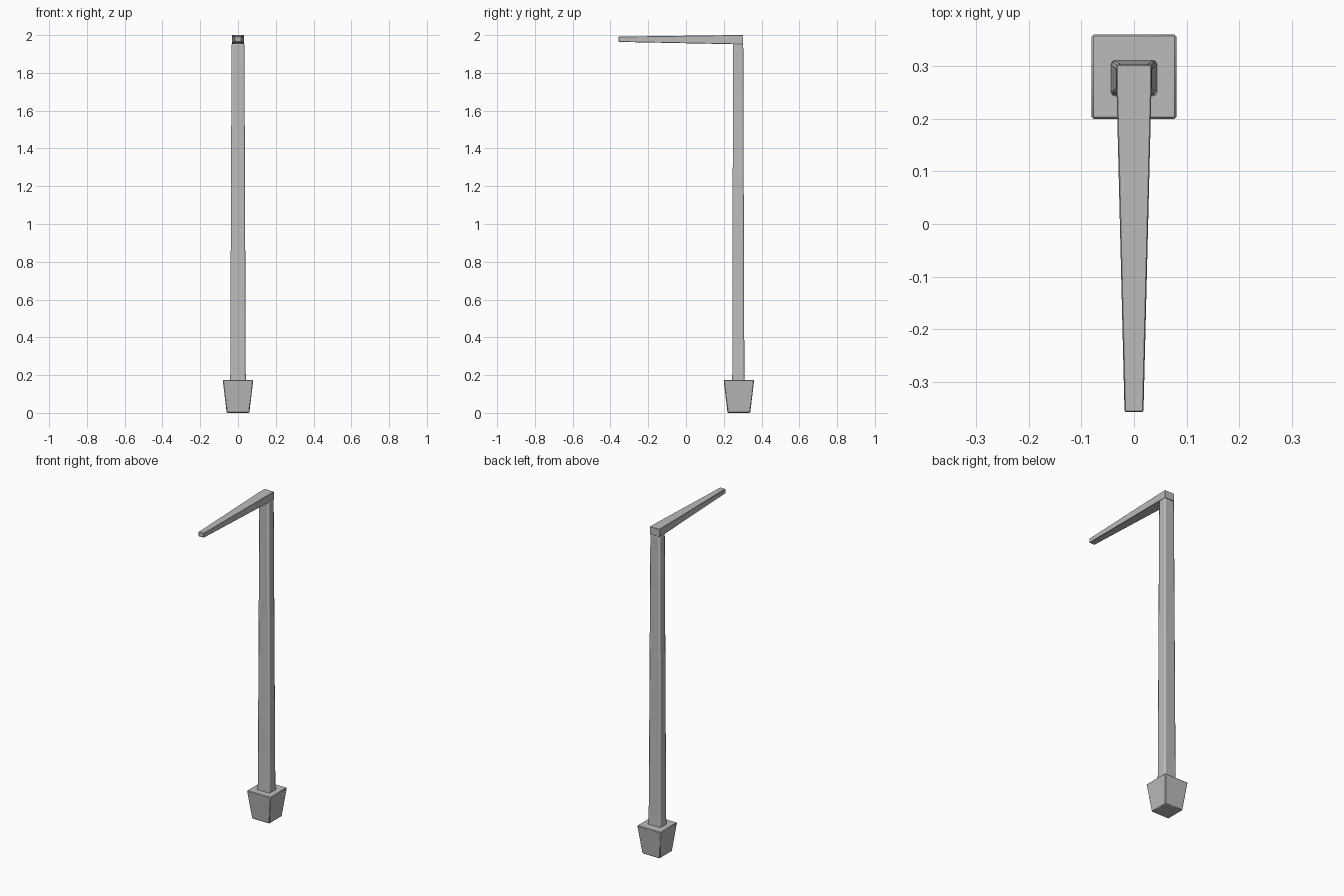
import bpy, bmesh, math
from mathutils import Vector

cube = bpy.data.objects.get("Cube")
if cube:
    bpy.data.objects.remove(cube, do_unlink=True)

metal = bpy.data.materials.new("grey_metal")
metal.use_nodes = True
GREY = (0.5, 0.5, 0.5, 1)
metal.diffuse_color = GREY
metal.node_tree.nodes["Principled BSDF"].inputs["Base Color"].default_value = GREY


def loft(name, sections, u, v, bevel=0, segments=1):
    """Join rectangles (centre, half width, half depth) spanned by axes u and v."""
    u, v = Vector(u), Vector(v)
    bm = bmesh.new()
    rings = []
    for centre, a, b in sections:
        c = Vector(centre)
        rings.append([bm.verts.new(c + u * a * s + v * b * t)
                      for s, t in ((-1, -1), (1, -1), (1, 1), (-1, 1))])
    for low, high in zip(rings, rings[1:]):
        for i in range(4):
            j = (i + 1) % 4
            bm.faces.new((low[i], low[j], high[j], high[i]))
    bm.faces.new(rings[0][::-1])
    bm.faces.new(rings[-1])
    bmesh.ops.recalc_face_normals(bm, faces=bm.faces)
    mesh = bpy.data.meshes.new(name)
    bm.to_mesh(mesh)
    bm.free()
    obj = bpy.data.objects.new(name, mesh)
    bpy.context.collection.objects.link(obj)
    mesh.materials.append(metal)
    if bevel:
        mod = obj.modifiers.new("soft_edges", "BEVEL")
        mod.width = bevel
        mod.segments = segments
        mod.limit_method = "ANGLE"
        mod.angle_limit = math.radians(40)
    bpy.ops.object.select_all(action="DESELECT")
    obj.select_set(True)
    bpy.context.view_layer.objects.active = obj
    bpy.ops.object.shade_smooth_by_angle(angle=math.radians(35))
    return obj


X, Y, Z = (1, 0, 0), (0, 1, 0), (0, 0, 1)

# Tapered footing, wider at the top
loft("footing", [((0, 0.28, 0), 0.06, 0.06),
                 ((0, 0.28, 0.175), 0.081, 0.081)], X, Y, 0.004)

# Post: short flared foot, then a slow taper to the elbow
loft("post", [((0, 0.277, 0.16), 0.045, 0.035),
              ((0, 0.277, 0.205), 0.041, 0.032),
              ((0, 0.276, 1.955), 0.034, 0.027)], X, Y, 0.008, 2)

# Arm: level box over the post, then a taper out to the front tip
loft("arm", [((0, 0.303, 1.976), 0.033, 0.024),
             ((0, 0.249, 1.976), 0.033, 0.024),
             ((0, -0.357, 1.978), 0.018, 0.014)], X, Z, 0.002)
